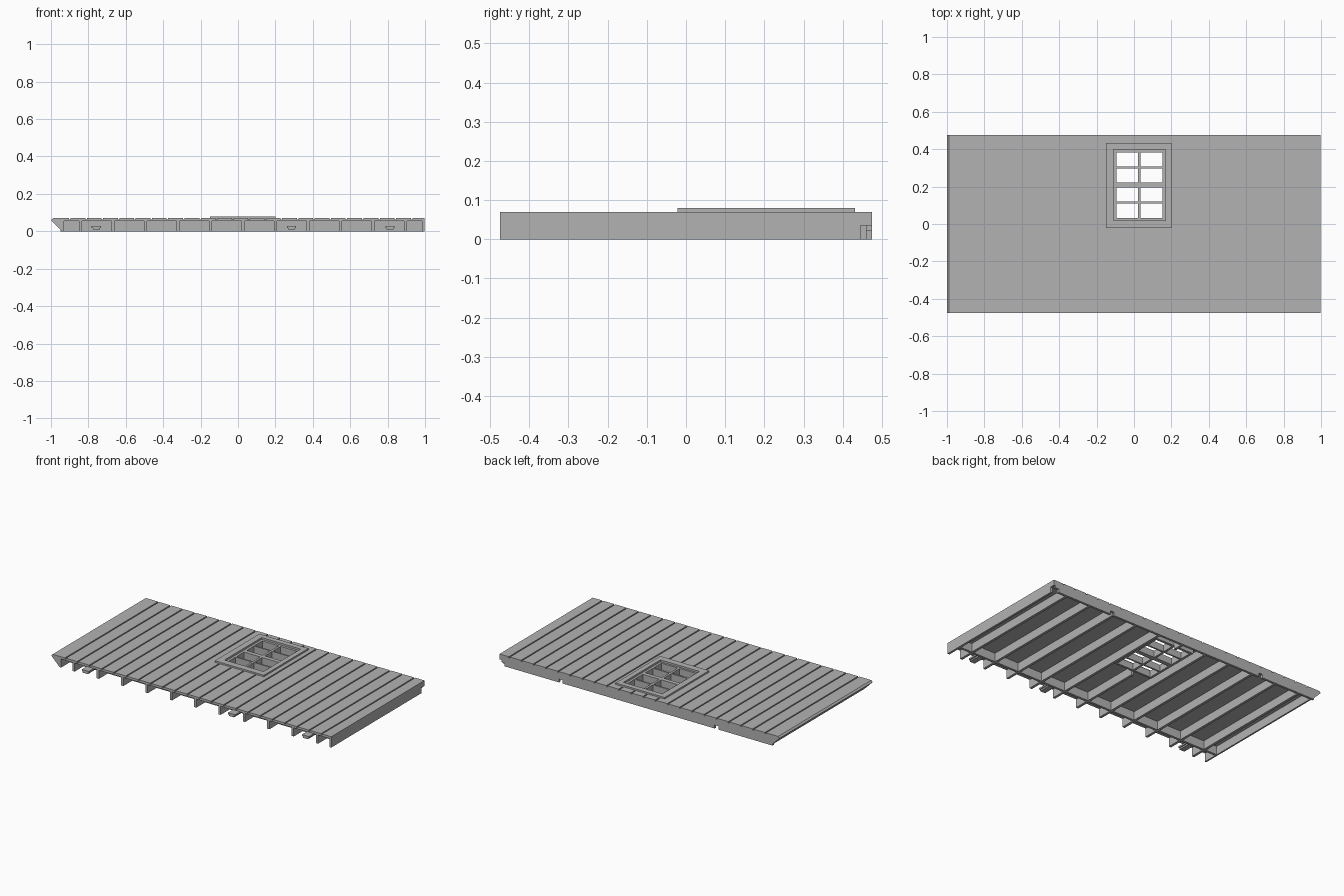
import bpy, bmesh

cube = bpy.data.objects.get("Cube")
if cube:
    bpy.data.objects.remove(cube, do_unlink=True)

# One plain grey material
grey = bpy.data.materials.new("plain grey")
grey.use_nodes = True
COLOUR = (0.45, 0.45, 0.45, 1)
grey.diffuse_color = COLOUR
grey.node_tree.nodes["Principled BSDF"].inputs["Base Color"].default_value = COLOUR


def make_object(name, bm):
    bmesh.ops.recalc_face_normals(bm, faces=bm.faces)
    mesh = bpy.data.meshes.new(name)
    bm.to_mesh(mesh)
    bm.free()
    mesh.materials.append(grey)
    obj = bpy.data.objects.new(name, mesh)
    bpy.context.collection.objects.link(obj)
    return obj


def add_box(bm, x, y, z):
    verts = bmesh.ops.create_cube(bm, size=1)["verts"]
    for v in verts:
        for i, (low, high) in enumerate((x, y, z)):
            v.co[i] = low if v.co[i] < 0 else high


def boxes(name, *spans):
    bm = bmesh.new()
    for span in spans:
        add_box(bm, *span)
    return make_object(name, bm)


def extrude_y(name, profile, y0, y1):
    bm = bmesh.new()
    face = bm.faces.new([bm.verts.new((x, y0, z)) for x, z in profile])
    moved = bmesh.ops.extrude_face_region(bm, geom=[face])["geom"]
    bmesh.ops.translate(bm, vec=(0, y1 - y0, 0),
                        verts=[v for v in moved if isinstance(v, bmesh.types.BMVert)])
    return make_object(name, bm)


def cut(target, cutter):
    mod = target.modifiers.new("cut", "BOOLEAN")
    mod.operation = "DIFFERENCE"
    mod.solver = "EXACT"
    mod.object = cutter
    cutter.hide_render = True
    bpy.context.view_layer.objects.active = target
    bpy.ops.object.modifier_apply(modifier=mod.name)
    bpy.data.objects.remove(cutter, do_unlink=True)


def ring(name, outer_x, outer_y, inner_x, inner_y, z):
    return boxes(name,
                 (outer_x, (outer_y[0], inner_y[0]), z),
                 (outer_x, (inner_y[1], outer_y[1]), z),
                 ((outer_x[0], inner_x[0]), inner_y, z),
                 ((inner_x[1], outer_x[1]), inner_y, z))


FRONT, BACK = -0.475, 0.475
TOP, UNDER = 0.07, 0.055
BEAM = -0.385
WIN_X, WIN_Y = (-0.11, 0.168), (0.02, 0.398)

# Siding of grooved boards
PITCH, GROOVE, DEPTH = 0.087, 0.008, 0.008
profile = [(0.998, TOP), (0.998, UNDER), (-0.99, UNDER), (-1, 0.06), (-0.99, TOP)]
x = -0.99 + PITCH
while x < 0.97:
    profile += [(x, TOP), (x, TOP - DEPTH), (x + GROOVE, TOP - DEPTH), (x + GROOVE, TOP)]
    x += PITCH
siding = extrude_y("siding", profile, FRONT, BACK)
cut(siding, boxes("window_cutter", (WIN_X, WIN_Y, (0, 0.2))))

# Mitred edge and square edge
extrude_y("mitred_edge", [(-1, 0.06), (-0.94, 0), (-0.93, 0), (-0.93, UNDER), (-0.99, UNDER)],
          FRONT, BACK)
boxes("square_edge",
      ((0.984, 0.998), (FRONT, BACK), (0.035, UNDER)),
      ((0.984, 0.998), (FRONT, 0.445), (0, 0.035)))

# Ribs under the siding; the one behind the window is interrupted
ribs = []
for i in range(11):
    centre = -0.841 + i * 0.1737
    span = (centre - 0.008, centre + 0.008)
    if WIN_X[0] < centre < WIN_X[1]:
        ribs += [(span, (FRONT, WIN_Y[0]), (0, UNDER)), (span, (WIN_Y[1], BACK - 0.01), (0, UNDER))]
    else:
        ribs.append((span, (FRONT, BACK - 0.01), (0, UNDER)))
boxes("ribs", *ribs)

# Back rim with locating notches, and the recessed front beam
rim = boxes("back_rim", ((-0.95, 0.985), (BACK - 0.015, BACK), (0, UNDER)))
for x in (-0.55, 0.56, 0.975):
    cut(rim, boxes("notch_cutter", ((x - 0.013, x + 0.013), (0.4, 0.6), (-0.1, 0.022))))
boxes("front_beam", ((-0.94, 0.985), (BEAM, BEAM + 0.015), (0, UNDER)))

# Tabs reaching forward from the beam
for side, x in (("right", -0.757), ("middle", 0.286), ("left", 0.813)):
    boxes(side + "_tab",
          ((x - 0.025, x + 0.025), (FRONT, BEAM), (0.018, 0.028)),
          ((x - 0.018, x + 0.018), (FRONT, BEAM), (0.009, 0.018)))

# Window casing, sash and glazing bars
ring("window_casing", (-0.15, 0.2), (-0.022, 0.432), WIN_X, WIN_Y, (UNDER, 0.08))
PANE_X, PANE_Y = (-0.094, 0.153), (0.033, 0.382)
SASH_Z = (0.025, 0.068)
ring("window_sash", WIN_X, WIN_Y, PANE_X, PANE_Y, SASH_Z)
boxes("glazing_bars",
      ((0.022, 0.036), PANE_Y, SASH_Z),
      (PANE_X, (0.11, 0.12), SASH_Z),
      (PANE_X, (0.195, 0.222), SASH_Z),
      (PANE_X, (0.297, 0.307), SASH_Z))
